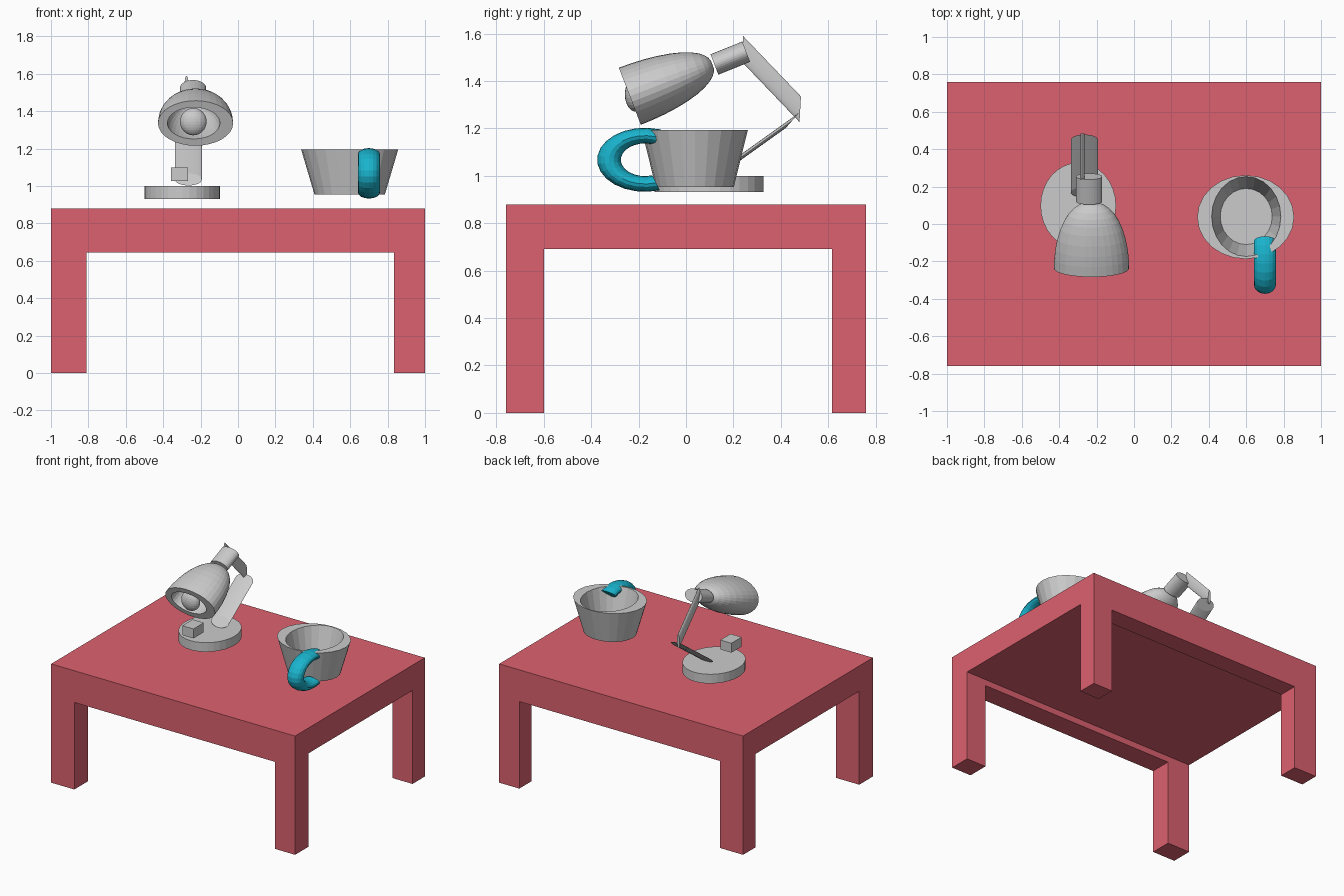
import bpy, bmesh
from math import sin, cos, pi, radians
from mathutils import Vector as V

if "Cube" in bpy.data.objects:
    bpy.data.objects.remove(bpy.data.objects["Cube"])


def material(name, rgb):
    m = bpy.data.materials.new(name)
    m.diffuse_color = (*rgb, 1)
    m.use_nodes = True
    m.node_tree.nodes["Principled BSDF"].inputs["Base Color"].default_value = m.diffuse_color
    return m


def make(name, bm, mat=None):
    bmesh.ops.recalc_face_normals(bm, faces=bm.faces[:])
    me = bpy.data.meshes.new(name)
    bm.to_mesh(me)
    bm.free()
    ob = bpy.data.objects.new(name, me)
    bpy.context.collection.objects.link(ob)
    if mat:
        me.materials.append(mat)
    return ob


def box(name, lo, hi, mat=None):
    bm = bmesh.new()
    bmesh.ops.create_cube(bm, size=1)
    lo, hi = V(lo), V(hi)
    for v in bm.verts:
        v.co = V([lo[i] + (v.co[i] + .5) * (hi[i] - lo[i]) for i in range(3)])
    return make(name, bm, mat)


def loft(name, rings, n=32, mat=None):
    """Closed skin over elliptical rings, each given as (centre, axis a, axis b)."""
    bm = bmesh.new()
    loops = []
    for c, a, b in rings:
        c, a, b = V(c), V(a), V(b)
        loops.append([bm.verts.new(c + a * cos(2 * pi * i / n) + b * sin(2 * pi * i / n))
                      for i in range(n)])
    for p, q in zip(loops, loops[1:]):
        for i in range(n):
            j = (i + 1) % n
            bm.faces.new((p[i], p[j], q[j], q[i]))
    bm.faces.new(loops[0])
    bm.faces.new(loops[-1])
    return make(name, bm, mat)


def flat_ring(x, y, z, rx, ry):
    return (x, y, z), (rx, 0, 0), (0, ry, 0)


red = material("table_red", (.72, .12, .16))
teal = material("handle_teal", (.01, .46, .62))

# Table: a block with one slot cut through each direction
table = box("table", (-1, -.76, 0), (1, .76, .88), red)
cutters = [box("slot_x", (-1.2, -.60, -.1), (1.2, .615, .692)),
           box("slot_y", (-.81, -1, -.1), (.835, 1, .645))]
bpy.context.view_layer.objects.active = table
for c in cutters:
    c.hide_render = True
    mod = table.modifiers.new(c.name, 'BOOLEAN')
    mod.operation = 'DIFFERENCE'
    mod.solver = 'EXACT'
    mod.object = c
    bpy.ops.object.modifier_apply(modifier=mod.name)
for c in cutters:
    bpy.data.objects.remove(c)

# Lamp base and switch
loft("lamp_base", [flat_ring(-.298, .098, z, .202, .23) for z in (.932, 1.0)])
box("lamp_switch", (-.358, -.14, 1.028), (-.267, -.02, 1.098))

# Lamp arms: flattened, sheared cylinders
loft("lower_arm", [(c, (.072, 0, 0), (0, .028, .032))
                   for c in ((-.265, .17, 1.035), (-.265, .45, 1.235))])
loft("upper_arm", [(c, (.011, 0, 0), (0, .003, .054))
                   for c in ((-.275, .238, 1.536), (-.275, .482, 1.281))])

# Lamp head: neck, hollow shade and bulb along one tilted axis
axis, side = V((0, .933, .36)), V((0, -.36, .933))
loft("lamp_neck", [(c, (.07, 0, 0), side * .046)
                   for c in ((-.24, .12, 1.47), (-.24, .254, 1.524))])
mouth, length = V((-.227, -.237, 1.336)), .375


def shell(t, k, depth, x=0):
    r = max(1 - t * t, 0) ** .43 * k
    return mouth + axis * depth * t + V((x, 0, 0)), (.201 * r, 0, 0), side * .129 * r


steps = [0, .15, .3, .45, .6, .72, .82, .9, .95, .98, .995]
loft("lamp_shade", [shell(t, 1, length) for t in reversed(steps)] +
     [shell(t, .7, .27, -.01) for t in steps])
bm = bmesh.new()
bmesh.ops.create_uvsphere(bm, u_segments=24, v_segments=14, radius=1)
for v in bm.verts:
    v.co = V((-.239 + v.co.x * .071, -.212 + v.co.y * .046, 1.344 + v.co.z * .073))
make("lamp_bulb", bm)

# Cup: tapered outside, narrower hollow inside
loft("cup", [flat_ring(.597, .037, .954, .188, .165),
             flat_ring(.597, .037, 1.194, .259, .224),
             flat_ring(.6, .04, 1.194, .185, .214),
             flat_ring(.6, .04, .985, .139, .15)], 24)

# Cup handle: an open squashed ring
rings = []
for i in range(17):
    f = radians(-108 + 230 * i / 16)
    rings.append(((.70, -.173 - .152 * cos(f), 1.068 + .102 * sin(f)),
                  (.059, 0, 0), (0, -.05 * cos(f), .033 * sin(f))))
loft("cup_handle", rings, 16, teal)
